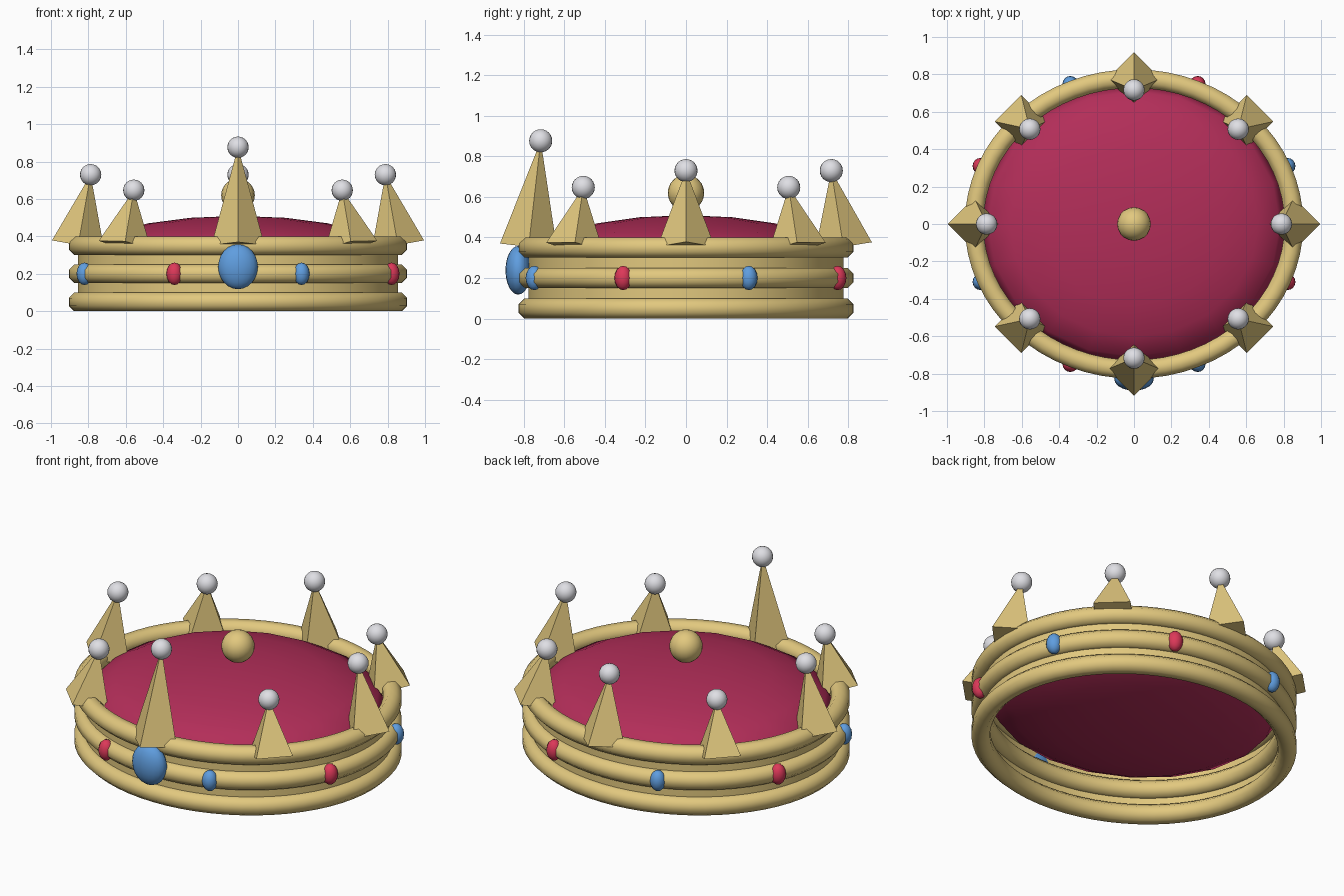
import bpy, bmesh, math
from mathutils import Vector

if "Cube" in bpy.data.objects:
    bpy.data.objects.remove(bpy.data.objects["Cube"])


def material(name, rgb):
    m = bpy.data.materials.new(name)
    m.use_nodes = True
    m.diffuse_color = (*rgb, 1)
    m.node_tree.nodes["Principled BSDF"].inputs["Base Color"].default_value = (*rgb, 1)
    return m


gold = material("gold", (0.76, 0.58, 0.21))
velvet = material("crimson velvet", (0.45, 0.027, 0.10))
pearl = material("pearl", (0.74, 0.74, 0.78))
blue = material("blue gem", (0.115, 0.34, 0.74))
red = material("red gem", (0.72, 0.04, 0.10))

SEGMENTS = 64


def finish(bm, name, mat, smooth=True):
    bmesh.ops.recalc_face_normals(bm, faces=bm.faces)
    for f in bm.faces:
        f.smooth = smooth
    mesh = bpy.data.meshes.new(name)
    bm.to_mesh(mesh)
    bm.free()
    mesh.materials.append(mat)
    obj = bpy.data.objects.new(name, mesh)
    bpy.context.collection.objects.link(obj)
    return obj


def on_oval(rx, ry, angle, z):
    return Vector((rx * math.cos(angle), ry * math.sin(angle), z))


def loft(name, mat, sections, closed=False):
    """Join horizontal ovals (rx, ry, z) into one skin."""
    bm = bmesh.new()
    loops = [[bm.verts.new(on_oval(rx, ry, math.tau * i / SEGMENTS, z))
              for i in range(SEGMENTS)] for rx, ry, z in sections]
    pairs = list(zip(loops, loops[1:]))
    if closed:
        pairs.append((loops[-1], loops[0]))
    for a, b in pairs:
        for i in range(SEGMENTS):
            j = (i + 1) % SEGMENTS
            bm.faces.new((a[i], a[j], b[j], b[i]))
    return finish(bm, name, mat)


def ellipsoid(name, mat, centre, radii, turn=0, segments=20, rings=12):
    bm = bmesh.new()
    bmesh.ops.create_uvsphere(bm, u_segments=segments, v_segments=rings, radius=1)
    bmesh.ops.scale(bm, vec=radii, verts=bm.verts)
    obj = finish(bm, name, mat)
    obj.location = centre
    obj.rotation_euler.z = turn
    return obj


# Oval band with three rounded hoops
RX, RY, TUBE = 0.855, 0.777, 0.054
loft("band", gold, [(RX, RY, 0.05), (RX, RY, 0.35)])
for label, z in (("bottom", 0.05), ("middle", 0.20), ("top", 0.35)):
    profile = []
    for k in range(8):
        a = math.tau * (k + 0.5) / 8
        r = TUBE * math.cos(a)
        profile.append((RX + r, RY + r, z + TUBE * math.sin(a)))
    loft(label + "_hoop", gold, profile, closed=True)

# Flattened round cushion and its button
ellipsoid("cushion", velvet, (0, 0, 0.30), (0.82, 0.745, 0.21), segments=20, rings=10)
ellipsoid("cushion_button", gold, (0, 0, 0.62), (0.09, 0.09, 0.09))

# Eight inward-leaning spikes tipped with pearls; the front one is tallest
for k in range(8):
    angle = math.tau * k / 8
    tip_z = 0.647 if k % 2 else 0.73
    if k == 6:
        tip_z = 0.877
    base = on_oval(RX, RY, angle, 0.354)
    tip = on_oval(0.788, 0.717, angle, tip_z)
    axis = tip - base
    # four-sided pyramid with its corners on the x and y axes
    bm = bmesh.new()
    apex = bm.verts.new((0, 0, axis.length))
    corners = [bm.verts.new(on_oval(0.142, 0.142, math.tau * i / 4, 0)) for i in range(4)]
    bm.faces.new(corners)
    for i in range(4):
        bm.faces.new((corners[i], corners[(i + 1) % 4], apex))
    spike = finish(bm, f"spike_{k + 1}", gold, smooth=False)
    spike.location = base
    spike.rotation_mode = 'QUATERNION'
    spike.rotation_quaternion = Vector((0, 0, 1)).rotation_difference(axis)
    ellipsoid(f"pearl_{k + 1}", pearl, tip, (0.057, 0.057, 0.057))

# Alternating small gems around the middle hoop, and the large front gem
for k in range(8):
    angle = math.tau * (k + 0.5) / 8
    mat, label = (red, "red") if k % 2 else (blue, "blue")
    ellipsoid(f"{label}_gem_{k + 1}", mat, on_oval(0.888, 0.81, angle, 0.20),
              (0.043, 0.043, 0.06), angle, segments=16, rings=8)
ellipsoid("front_gem", blue, (0, -0.828, 0.238), (0.106, 0.063, 0.12))
